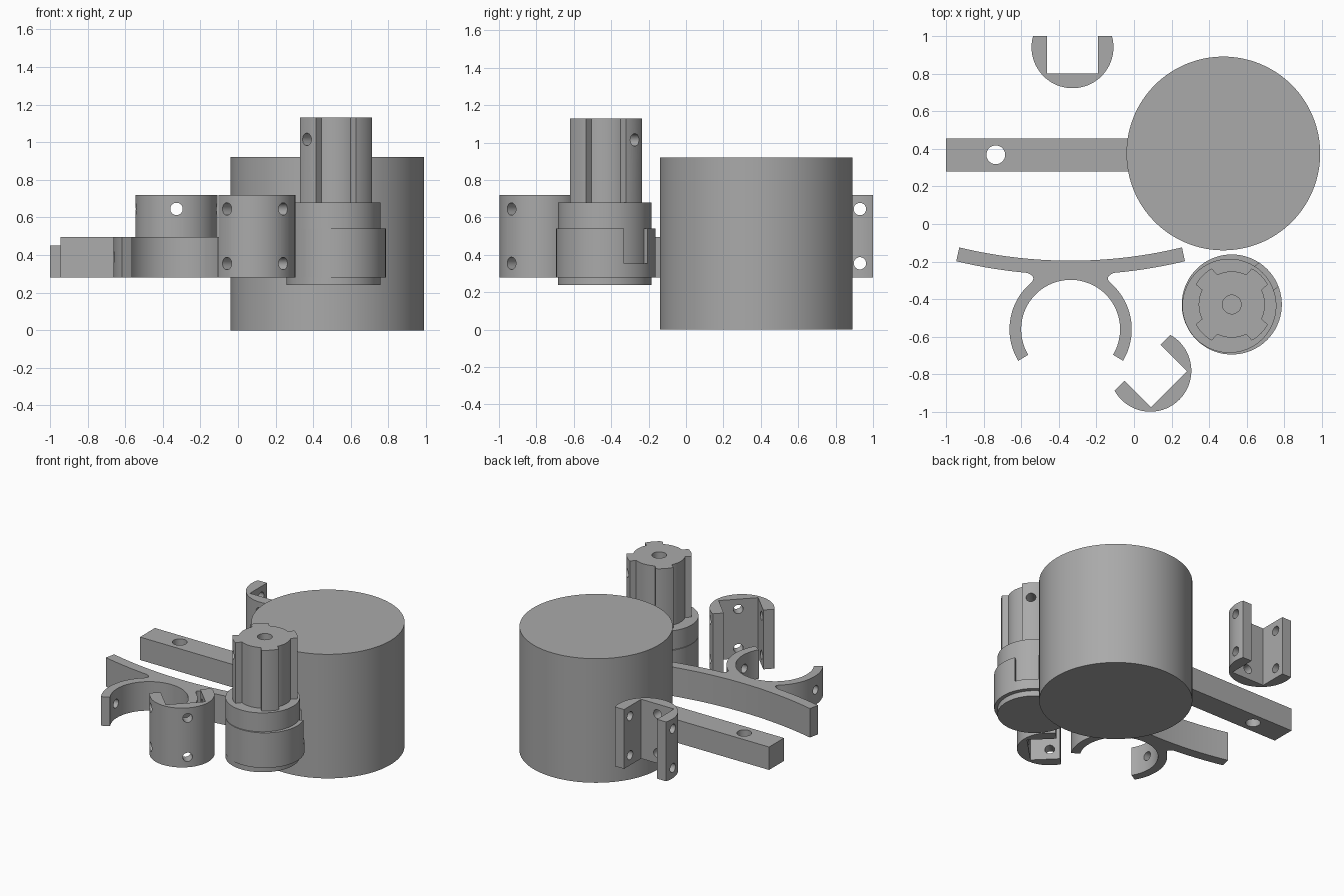
import bpy, bmesh, math
from mathutils import Matrix, Vector

if "Cube" in bpy.data.objects:
    bpy.data.objects.remove(bpy.data.objects["Cube"])

grey = bpy.data.materials.new("plain grey")
grey.diffuse_color = (0.40, 0.40, 0.40, 1)
grey.use_nodes = True
grey.node_tree.nodes["Principled BSDF"].inputs["Base Color"].default_value = grey.diffuse_color


def prism(name, pts, z0, z1):
    """Extrude a counter-clockwise or clockwise outline from z0 to z1."""
    bm = bmesh.new()
    face = bm.faces.new([bm.verts.new((x, y, z0)) for x, y in pts])
    top = bmesh.ops.extrude_face_region(bm, geom=[face])["geom"]
    bmesh.ops.translate(bm, vec=(0, 0, z1 - z0),
                        verts=[v for v in top if isinstance(v, bmesh.types.BMVert)])
    bmesh.ops.recalc_face_normals(bm, faces=bm.faces)
    mesh = bpy.data.meshes.new(name)
    bm.to_mesh(mesh)
    bm.free()
    mesh.materials.append(grey)
    ob = bpy.data.objects.new(name, mesh)
    bpy.context.collection.objects.link(ob)
    return ob


def arc(cx, cy, r, a0, a1, n):
    """Points on an arc, both ends included, angles in degrees."""
    return [(cx + r * math.cos(math.radians(a0 + (a1 - a0) * i / n)),
             cy + r * math.sin(math.radians(a0 + (a1 - a0) * i / n))) for i in range(n + 1)]


def circle(cx, cy, r, n=64):
    return arc(cx, cy, r, 0, 360, n)[:-1]


def rect(x0, x1, y0, y1):
    return [(x0, y0), (x1, y0), (x1, y1), (x0, y1)]


def rod(centre, direction, r, length):
    """Round cutter along any direction."""
    ob = prism("hole_cutter", circle(0, 0, r, 32), -length / 2, length / 2)
    rot = Vector(direction).to_track_quat('Z', 'Y').to_matrix().to_4x4()
    ob.data.transform(Matrix.Translation(centre) @ rot)
    return ob


def cut(ob, *cutters):
    bpy.context.view_layer.objects.active = ob
    for c in cutters:
        mod = ob.modifiers.new("cut", 'BOOLEAN')
        mod.operation, mod.solver, mod.object = 'DIFFERENCE', 'EXACT', c
        bpy.ops.object.modifier_apply(modifier=mod.name)
        bpy.data.objects.remove(c)


# Large drum
prism("drum", circle(0.475, 0.375, 0.515, 128), 0, 0.92)

# Square arm with a vertical hole
arm = prism("arm", rect(-1, 0.02, 0.28, 0.455), 0.28, 0.45)
cut(arm, rod((-0.735, 0.368, 0.36), (0, 0, 1), 0.05, 1))


# Round brackets with a square slot and cross-drilled holes
def bracket(name, x, y, angle):
    r, lip = 0.218, 0.06
    a = math.degrees(math.asin(lip / r))
    outline = arc(0, 0, r, 180 - a, 360 + a, 48)
    outline += [(0.135, lip), (0.135, -0.14), (-0.135, -0.14), (-0.135, lip)]
    ob = prism(name, outline, 0.28, 0.72)
    for z in (0.355, 0.645):
        cut(ob, rod((0, -0.01, z), (1, 0, 0), 0.033, 1),
            rod((0, -0.2, z), (0, 1, 0), 0.033, 0.3))
    ob.data.transform(Matrix.Translation((x, y, 0)) @ Matrix.Rotation(math.radians(angle), 4, 'Z'))


bracket("rear_bracket", -0.327, 0.94, 0)
bracket("front_bracket", 0.087, -0.78, 45)

# Clip: curved bar joined by fillets to an open ring
CX, CY = -0.337, -0.56
R, BY = 2.52, 2.325
half = math.degrees(math.asin(0.592 / R))
up = arc(CX, BY, R, 270 - half, 270 + half, 32)


def low(x):
    return BY - math.sqrt((R + 0.075) ** 2 - x * x)


right = [(CX + 0.608 - 0.378 * i / 12, low(0.608 - 0.378 * i / 12)) for i in range(13)]
ring_end = Vector(arc(CX, CY, 0.325, 49, 49, 1)[0])
p0, p1 = Vector(right[-1]), Vector((CX + 0.175, -0.282))
right += [tuple(p0 * (1 - t) ** 2 + p1 * 2 * t * (1 - t) + ring_end * t * t)
          for t in (0.2, 0.4, 0.6, 0.8)]
right += arc(CX, CY, 0.325, 49, -31, 28)
left = [(2 * CX - x, y) for x, y in reversed(right)]
clip = prism("clip", up + right + arc(CX, CY, 0.263, -31, 211, 64) + left, 0.28, 0.495)
cut(clip, rod((CX, -0.575, 0.39), (1, 0, 0), 0.032, 1))

# Hub: base, offset collar with a notch, and keyed shaft
HX, HY = 0.52, -0.428
prism("hub_base", circle(0.507, -0.435, 0.25, 96), 0.24, 0.68)
collar = prism("hub_collar", circle(HX, -0.428, 0.266, 96), 0.28, 0.54)
notch = prism("notch_cutter", rect(0.19, 0.4, -0.08, 0.08), 0.355, 0.6)
notch.data.transform(Matrix.Translation((HX, HY, 0)) @ Matrix.Rotation(math.radians(39), 4, 'Z'))
cut(collar, notch)

shaft_outline = []
for k in range(4):
    a = 45 + 90 * k
    shaft_outline += arc(HX, HY, 0.219, a - 16, a + 16, 8)
    shaft_outline += arc(HX, HY, 0.176, a + 19, a + 71, 14)
shaft = prism("hub_shaft", shaft_outline, 0.68, 1.13)
cut(shaft, rod((HX, HY, 1.13), (0, 0, 1), 0.05, 0.8),
    rod((HX, HY, 1.015), (1, 1, 0), 0.033, 1))

# Smooth the round walls, keep the edges sharp
bpy.ops.object.select_all(action='SELECT')
bpy.ops.object.shade_smooth_by_angle(angle=math.radians(30))
